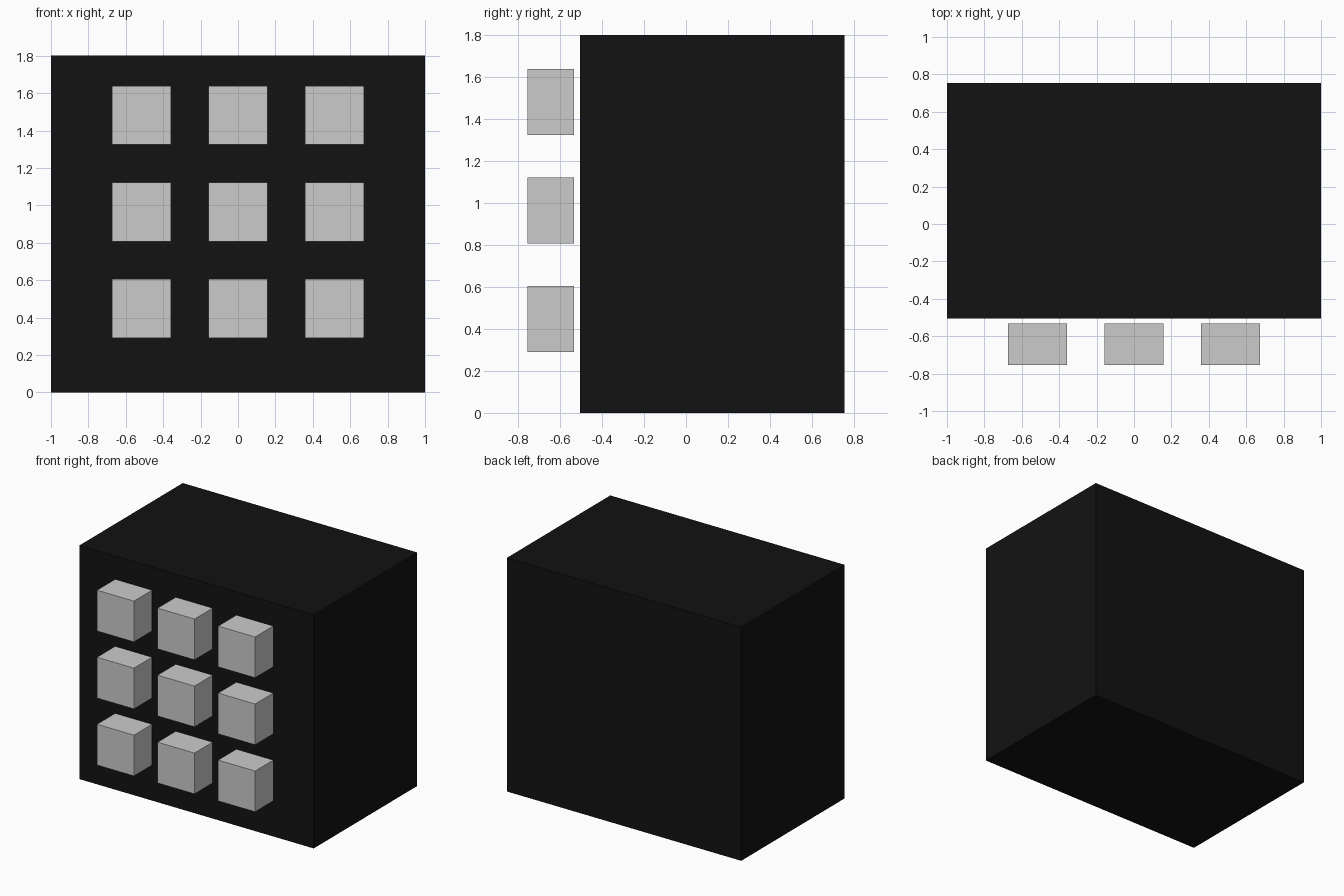
import bpy

if "Cube" in bpy.data.objects:
    bpy.data.objects.remove(bpy.data.objects["Cube"])

black = bpy.data.materials.new("black")
black.diffuse_color = (0.006, 0.006, 0.006, 1)
black.use_nodes = True
black.node_tree.nodes["Principled BSDF"].inputs["Base Color"].default_value = black.diffuse_color


def box(name, x, y, z, material=None):
    """Box spanning the (min, max) range on each axis."""
    spans = (x, y, z)
    bpy.ops.mesh.primitive_cube_add(size=1, location=[(a + b) / 2 for a, b in spans])
    obj = bpy.context.object
    obj.name = name
    obj.scale = [b - a for a, b in spans]
    bpy.ops.object.transform_apply(location=False, rotation=False, scale=True)
    if material:
        obj.data.materials.append(material)
    return obj


# Main body block
box("body", (-1, 1), (-0.505, 0.755), (0, 1.802), black)

# Three by three grid of buttons floating just in front of the body
HALF, PITCH, MID_Z = 0.1575, 0.517, 0.965
for row in (-1, 0, 1):
    for col in (-1, 0, 1):
        x, z = col * PITCH, MID_Z + row * PITCH
        box(f"button_{row + 2}_{col + 2}", (x - HALF, x + HALF),
            (-0.755, -0.533), (z - HALF, z + HALF))
